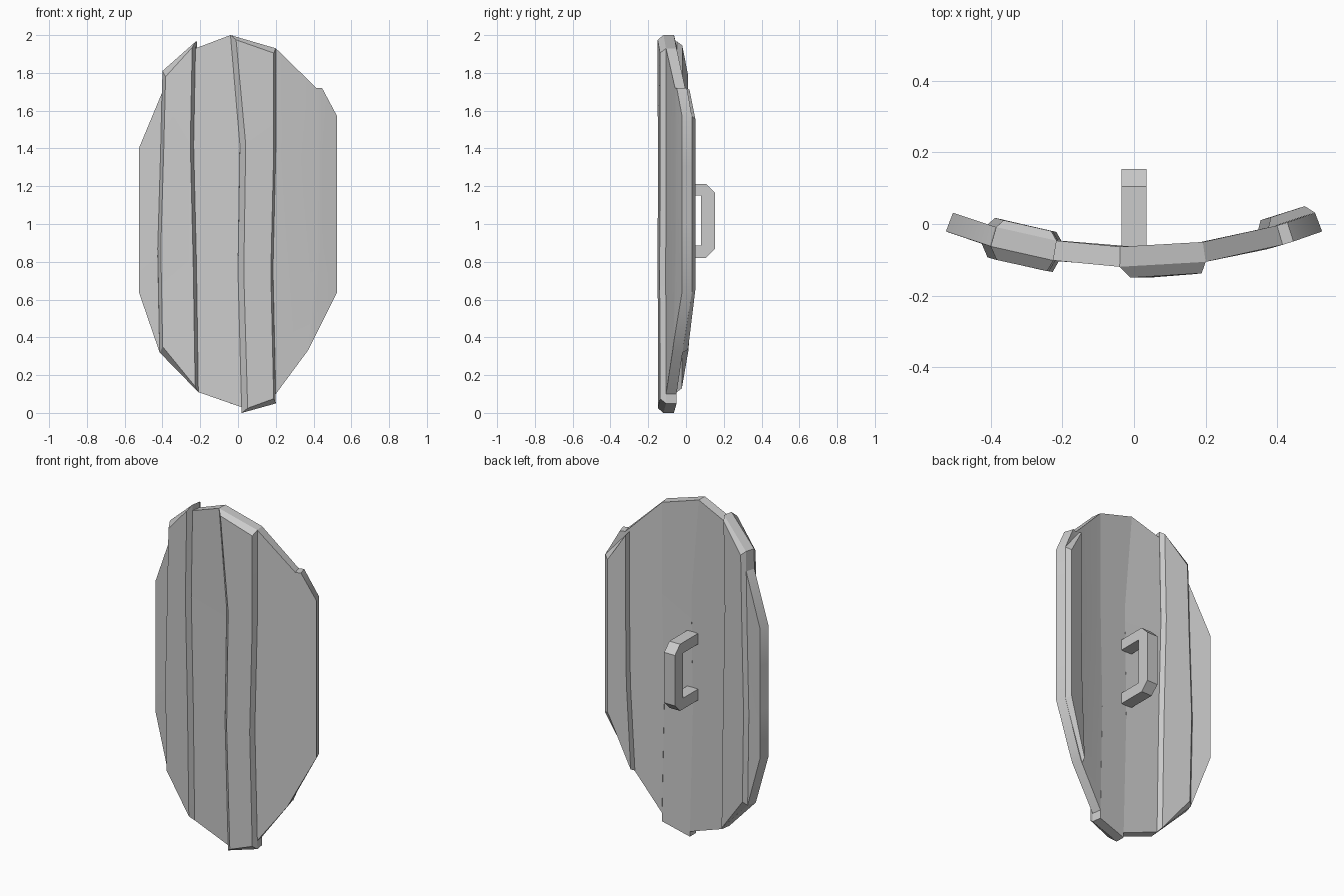
import bpy, bmesh, math

if "Cube" in bpy.data.objects:
    bpy.data.objects.remove(bpy.data.objects["Cube"])

THICK = 0.056


def surf(x, z, t):
    """Point on the curved shield face, offset t along the backward normal."""
    n = math.hypot(0.72 * x, 1)
    return (x - 0.72 * x / n * t, -0.12 + 0.36 * x * x + t / n, z)


def col(bottom, mids, top):
    """Plank edge: four (x, z) points from bottom to top."""
    (xb, zb), (xt, zt) = bottom, top
    return [(xb, zb), (mids[0], zb + (zt - zb) * 0.37),
            (mids[1], zb + (zt - zb) * 0.71), (xt, zt)]


def finish(name, bm):
    bmesh.ops.recalc_face_normals(bm, faces=bm.faces)
    me = bpy.data.meshes.new(name)
    bm.to_mesh(me)
    bm.free()
    ob = bpy.data.objects.new(name, me)
    bpy.context.collection.objects.link(ob)
    bpy.ops.object.select_all(action='DESELECT')
    ob.select_set(True)
    bpy.context.view_layer.objects.active = ob
    bpy.ops.object.shade_smooth_by_angle(angle=math.radians(30))
    return ob


def skin(name, cols_a, ta, cols_b, tb):
    """Closed solid between two matching grids at offsets ta and tb."""
    bm = bmesh.new()
    g = [[[bm.verts.new(surf(x, z, t)) for x, z in c] for c in cols]
         for cols, t in ((cols_a, ta), (cols_b, tb))]
    a, b = g
    n, m = len(a), len(a[0])
    for i in range(n - 1):
        for s in g:
            for j in range(m - 1):
                bm.faces.new((s[i][j], s[i + 1][j], s[i + 1][j + 1], s[i][j + 1]))
        for j in (0, m - 1):
            bm.faces.new((a[i][j], a[i + 1][j], b[i + 1][j], b[i][j]))
    for i in (0, n - 1):
        for j in range(m - 1):
            bm.faces.new((a[i][j], a[i][j + 1], b[i][j + 1], b[i][j]))
    return finish(name, bm)


def plank(name, *cols):
    return skin(name, cols, 0, cols, THICK)


def ridge(name, left, right, base, top, dl, dr, dz):
    """Raised, bevelled layer on a plank."""
    def inset(c, dx):
        out = [(x + dx, z) for x, z in c]
        out[0] = (out[0][0], out[0][1] + dz)
        out[-1] = (out[-1][0], out[-1][1] - dz)
        return out
    return skin(name, [left, right], base,
                [inset(left, dl), inset(right, -dr)], top)


# Planks, left to right
edge_l = col((-0.525, 0.64), (-0.525, -0.525), (-0.525, 1.40))
p1_r = col((-0.415, 0.32), (-0.425, -0.41), (-0.40, 1.70))
p2_l = col((-0.415, 0.32), (-0.425, -0.41), (-0.40, 1.81))
p2_r = col((-0.21, 0.11), (-0.22, -0.235), (-0.225, 1.965))
p3_l = col((-0.21, 0.11), (-0.22, -0.235), (-0.225, 1.93))
p3_r = col((0.02, 0.03), (0.0, 0.01), (-0.04, 2.0))
p4_l = col((0.02, 0.0), (0.0, 0.01), (-0.04, 2.0))
p4_r = col((0.20, 0.05), (0.185, 0.20), (0.20, 1.93))
p5_l = col((0.20, 0.10), (0.185, 0.20), (0.20, 1.93))
p5_r = col((0.37, 0.33), (0.41, 0.415), (0.415, 1.72))
p6_m = col((0.40, 0.39), (0.44, 0.445), (0.445, 1.72))
edge_r = col((0.525, 0.64), (0.525, 0.525), (0.525, 1.57))

plank("left_edge_plank", edge_l, p1_r)
plank("left_thick_plank", p2_l, p2_r)
plank("left_middle_plank", p3_l, p3_r)
plank("center_plank", p4_l, p4_r)
plank("right_planks", p5_l, p5_r, p6_m, edge_r)

# Raised layers
ridge("left_front_ridge", p2_l, p2_r, 0, -0.032, 0.025, 0.012, 0.03)
ridge("left_back_ridge", p2_l, p2_r, THICK, 0.08, 0.015, 0.02, 0.02)
ridge("center_front_ridge", p4_l, p4_r, 0, -0.03, 0.03, 0.015, 0.025)
p6_l = col((0.36, 0.32), (0.385, 0.39), (0.39, 1.725))
ridge("right_back_ridge", p6_l, edge_r, THICK, 0.083, 0.015, 0.02, 0.015)

# Back handle: C profile extruded across x
outer = [(-0.07, 0.82), (0.105, 0.82), (0.153, 0.868), (0.153, 1.165),
         (0.105, 1.213), (-0.07, 1.213)]
inner = [(-0.07, 0.885), (0.08, 0.885), (0.08, 0.89), (0.08, 1.145),
         (0.08, 1.15), (-0.07, 1.15)]
bm = bmesh.new()
rings = [[bm.verts.new((x, y, z)) for x, y, z in
          ((-0.035, *o), (0.035, *o), (0.035, *i), (-0.035, *i))]
         for o, i in zip(outer, inner)]
for r, s in zip(rings, rings[1:]):
    for k in range(4):
        bm.faces.new((r[k], r[(k + 1) % 4], s[(k + 1) % 4], s[k]))
bm.faces.new(rings[0])
bm.faces.new(rings[-1])
finish("handle", bm)
